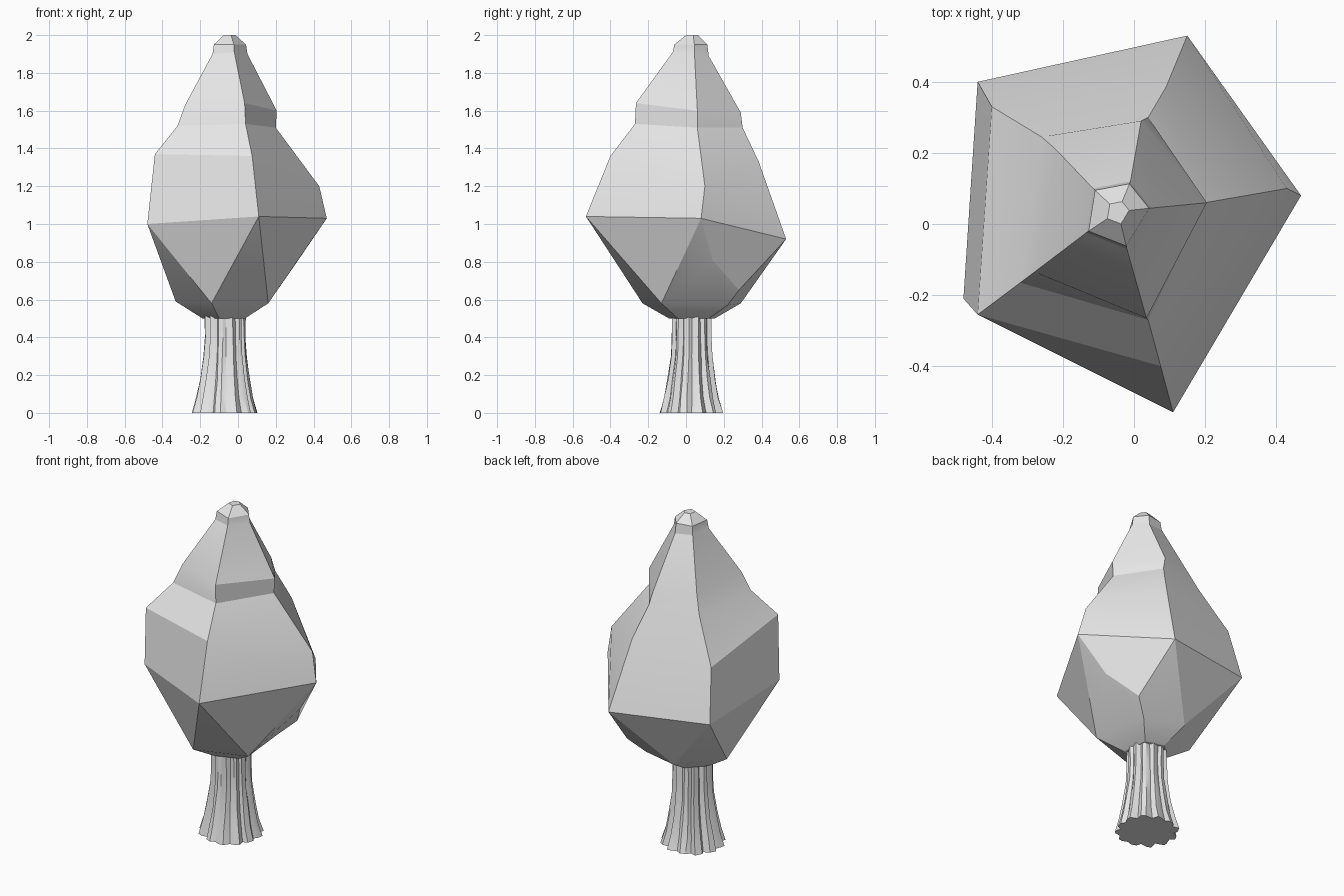
import bpy
import bmesh
import math
import random
from mathutils import Vector

random.seed(7)

cube = bpy.data.objects.get("Cube")
if cube:
    bpy.data.objects.remove(cube, do_unlink=True)


def make_material(name, colour):
    material = bpy.data.materials.new(name)
    material.use_nodes = True
    material.diffuse_color = colour
    material.node_tree.nodes["Principled BSDF"].inputs["Base Color"].default_value = colour
    return material


def finish(bm, name, material, angle):
    """Turn a bmesh into a linked object, smooth where the faces nearly line up."""
    bmesh.ops.recalc_face_normals(bm, faces=bm.faces)
    mesh = bpy.data.meshes.new(name)
    bm.to_mesh(mesh)
    bm.free()
    mesh.materials.append(material)
    obj = bpy.data.objects.new(name, mesh)
    bpy.context.collection.objects.link(obj)
    bpy.ops.object.select_all(action="DESELECT")
    bpy.context.view_layer.objects.active = obj
    obj.select_set(True)
    bpy.ops.object.shade_smooth_by_angle(angle=math.radians(angle))
    return obj


def add_ring(bm, points):
    return [bm.verts.new(p) for p in points]


def bridge(bm, upper, lower):
    count = len(upper)
    for i in range(count):
        j = (i + 1) % count
        bm.faces.new((upper[i], lower[i], lower[j], upper[j]))


pale_grey = make_material("pale_grey", (0.8, 0.8, 0.8, 1.0))

# Foliage: five ridges, counter-clockwise from the front left corner
neck = [(-.135, -.025, 1.9), (-.02, -.07, 1.91), (.05, .045, 1.9),
        (-.01, .12, 1.89), (-.115, .1, 1.9)]
upper_step = [(-.28, -.135, 1.63), (.035, -.265, 1.64), (.205, .06, 1.6),
              (.02, .29, 1.59), (-.22, .21, 1.61)]
lower_step = [(-.32, -.165, 1.52), (.04, -.27, 1.53), (.2, .06, 1.51),
              (.04, .3, 1.51), (-.26, .245, 1.51)]
shoulder = [(-.44, -.255, 1.37), (.075, -.4, 1.36), (.43, .1, 1.2),
            (.09, .385, 1.33), (-.4, .33, 1.26)]
widest = [(-.48, -.21, 1), (.11, -.53, 1.04), (.47, .08, 1.03),
          (.15, .53, .92), (-.44, .4, .95)]
underside = [(-.14, -.23, .58), (.16, -.13, .58), (.115, .22, .57),
             (-.12, .29, .58), (-.33, .08, .59)]

axis = Vector((-.045, .035, 0))


def shrink(points, factor, height):
    """Copy a ring, pulled towards the tip axis and moved to a new height."""
    flat = [Vector((p[0], p[1], 0)) for p in points]
    up = Vector((0, 0, height))
    return [axis + (p - axis) * factor + up for p in flat]


bm = bmesh.new()
tip = add_ring(bm, shrink(neck, .33, 2))
bm.faces.new(tip)
previous = tip
for points in (shrink(neck, .92, 1.95), neck, upper_step, lower_step, shoulder, widest):
    ring = add_ring(bm, points)
    bridge(bm, previous, ring)
    previous = ring

# Foliage underside: triangles zigzag down, with one chamfered corner
wide = previous
low = add_ring(bm, underside)
bend = bm.verts.new((.32, .14, .81))
corner = bm.verts.new((.2, .28, .65))
CHAMFERED = 2
for i in range(len(wide)):
    here, after = wide[i], wide[(i + 1) % len(wide)]
    if i == CHAMFERED:
        bm.faces.new((here, bend, corner, after))
        bm.faces.new((after, corner, low[i]))
        bm.faces.new((here, low[i - 1], bend))
        bm.faces.new((bend, low[i - 1], low[i], corner))
    else:
        bm.faces.new((here, low[i], after))
        bm.faces.new((here, low[i - 1], low[i]))
trunk_centre = Vector((-.065, .03, 0))
base = []
for p in underside:
    outward = Vector((p[0], p[1], 0)) - trunk_centre
    base.append(trunk_centre + outward.normalized() * .125 + Vector((0, 0, .5)))
base = add_ring(bm, base)
bridge(bm, low, base)
bm.faces.new(base)
finish(bm, "foliage", pale_grey, 20)

# Trunk: a flared column with irregular bark grooves
COLUMNS = 36
grooves = [random.uniform(.84, .93) if i % 3 == 0 else random.uniform(.96, 1.06)
           for i in range(COLUMNS)]
turns = [random.uniform(-.3, .3) for i in range(COLUMNS)]
bm = bmesh.new()
previous = None
for height, radius in ((.52, .108), (.4, .108), (.3, .113), (.18, .13), (.08, .15), (0, .173)):
    points = []
    for i in range(COLUMNS):
        angle = math.tau * (i + turns[i] + random.uniform(-.12, .12)) / COLUMNS
        reach = radius * grooves[i] * random.uniform(.98, 1.02)
        points.append(trunk_centre + Vector((reach * math.cos(angle),
                                             reach * math.sin(angle), height)))
    ring = add_ring(bm, points)
    if previous:
        bridge(bm, previous, ring)
    else:
        bm.faces.new(ring)
    previous = ring
bm.faces.new(previous)
finish(bm, "trunk", pale_grey, 30)
